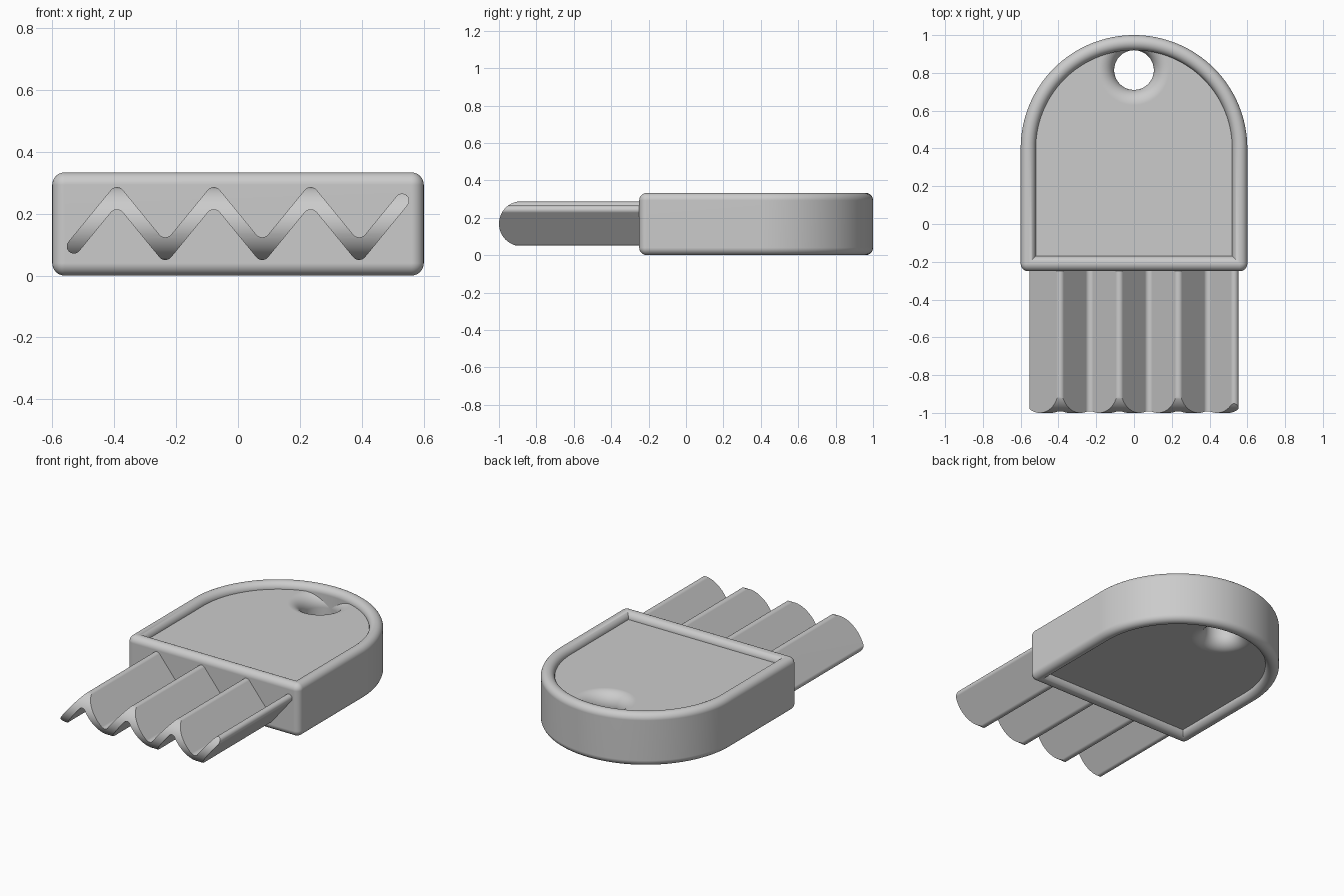
import bpy, bmesh
from math import sin, cos, pi, atan, sqrt

H = 0.333        # handle height
BEAD = 0.04      # rim bead radius
MID = 0.168      # blade centre height

cube = bpy.data.objects.get("Cube")
if cube:
    bpy.data.objects.remove(cube, do_unlink=True)

grey = bpy.data.materials.new("plain grey")
grey.use_nodes = True
grey.diffuse_color = (0.6, 0.6, 0.6, 1)
grey.node_tree.nodes["Principled BSDF"].inputs["Base Color"].default_value = (0.6, 0.6, 0.6, 1)


def loft(name, rings, closed=False):
    """Skin a list of equal point rings, capped or joined end to end."""
    bm = bmesh.new()
    vs = [[bm.verts.new(p) for p in ring] for ring in rings]
    pairs = list(zip(vs, vs[1:]))
    if closed:
        pairs.append((vs[-1], vs[0]))
    else:
        bm.faces.new(vs[0])
        bm.faces.new(vs[-1])
    n = len(vs[0])
    for a, b in pairs:
        for i in range(n):
            j = (i + 1) % n
            bm.faces.new((a[i], a[j], b[j], b[i]))
    bmesh.ops.remove_doubles(bm, verts=bm.verts, dist=1e-5)
    bmesh.ops.recalc_face_normals(bm, faces=bm.faces)
    mesh = bpy.data.meshes.new(name)
    bm.to_mesh(mesh)
    bm.free()
    mesh.materials.append(grey)
    ob = bpy.data.objects.new(name, mesh)
    bpy.context.collection.objects.link(ob)
    return ob


def activate(ob):
    bpy.ops.object.select_all(action='DESELECT')
    ob.select_set(True)
    bpy.context.view_layer.objects.active = ob


def cut(ob, cutter, operation):
    cutter.hide_render = True
    mod = ob.modifiers.new("cut", 'BOOLEAN')
    mod.operation, mod.solver, mod.object = operation, 'EXACT', cutter
    activate(ob)
    bpy.ops.object.modifier_apply(modifier=mod.name)
    bpy.data.objects.remove(cutter, do_unlink=True)


def arc(cx, cy, r, start, end, n):
    steps = [start + (end - start) * i / n for i in range(n + 1)]
    return [(cx + r * cos(a), cy + r * sin(a)) for a in steps]


def arch(inset, z):
    """Arched handle outline, moved inward by inset."""
    w, r = 0.6 - inset, max(BEAD - inset, 0)
    x, y = w - r, -0.25 + inset + r
    pts = arc(0, 0.4, w, 0, pi, 64)
    pts += arc(-x, y, r, pi, 1.5 * pi, 6) + arc(x, y, r, 1.5 * pi, 2 * pi, 6)
    return [(px, py, z) for px, py in pts]


# Handle rim with rounded top and bottom beads
section = arc(BEAD, H - BEAD, BEAD, pi, 0, 16) + arc(BEAD, BEAD, BEAD, 0, -pi, 16)
rim = loft("handle_rim", [arch(o, z) for o, z in section], closed=True)

# Recessed handle panel with a flared hole
panel = loft("handle_panel", [arch(0.07, BEAD), arch(0.07, H - BEAD)])
hole, flare = 0.105, 0.08
wide = hole + flare
lathe = [(wide, -0.1)]
lathe += arc(wide, BEAD + flare, flare, 1.5 * pi, pi, 12)
lathe += arc(wide, H - BEAD - flare, flare, pi, 0.5 * pi, 12)
lathe.append((wide, H + 0.1))
rings = [[(x, y, z) for x, y in arc(0, 0.815, r, 0, 2 * pi, 64)[:-1]] for r, z in lathe]
cut(panel, loft("hole_cutter", rings), 'DIFFERENCE')

# Zigzag blade section with rounded bends
slope, half_step, bend = 1.22, 0.1565, 0.025
lean = atan(slope)
peak = slope * half_step / 2 - bend / cos(lean) + bend
path = []
for k in range(6):
    sign = 1 if k % 2 == 0 else -1
    x = (k - 2.5) * half_step
    for i in range(11):
        a = lean * (i - 5) / 5
        path.append((x + bend * sin(a), MID + sign * (peak - bend * (1 - cos(a)))))
lift = 0.0365
r = lift * cos(lean)
end_x = 0.53
end_z = slope * (end_x - 3 * half_step)
top = [(x, z + lift) for x, z in path]
bottom = [(x, z - lift) for x, z in reversed(path)]
outline = top + arc(end_x, MID + end_z, r, lean + pi / 2, lean - pi / 2, 10)
outline += bottom + arc(-end_x, MID - end_z, r, lean - pi / 2, lean - 1.5 * pi, 10)
blade = loft("zigzag_blade", [[(x, y, z) for x, z in outline] for y in (-1.1, -0.2)])

# Round the blade tip
R = 0.12
side = arc(-1 + R, MID, R, pi / 2, 1.5 * pi, 32) + [(0, MID - R), (0, MID + R)]
cut(blade, loft("tip_cutter", [[(x, y, z) for y, z in side] for x in (-0.8, 0.8)]), 'INTERSECT')

# Smooth shading that keeps the crisp edges
for ob in (rim, panel, blade):
    activate(ob)
    bpy.ops.object.shade_smooth_by_angle(angle=0.6)
    ob.modifiers.new("even_shading", 'WEIGHTED_NORMAL').keep_sharp = True
